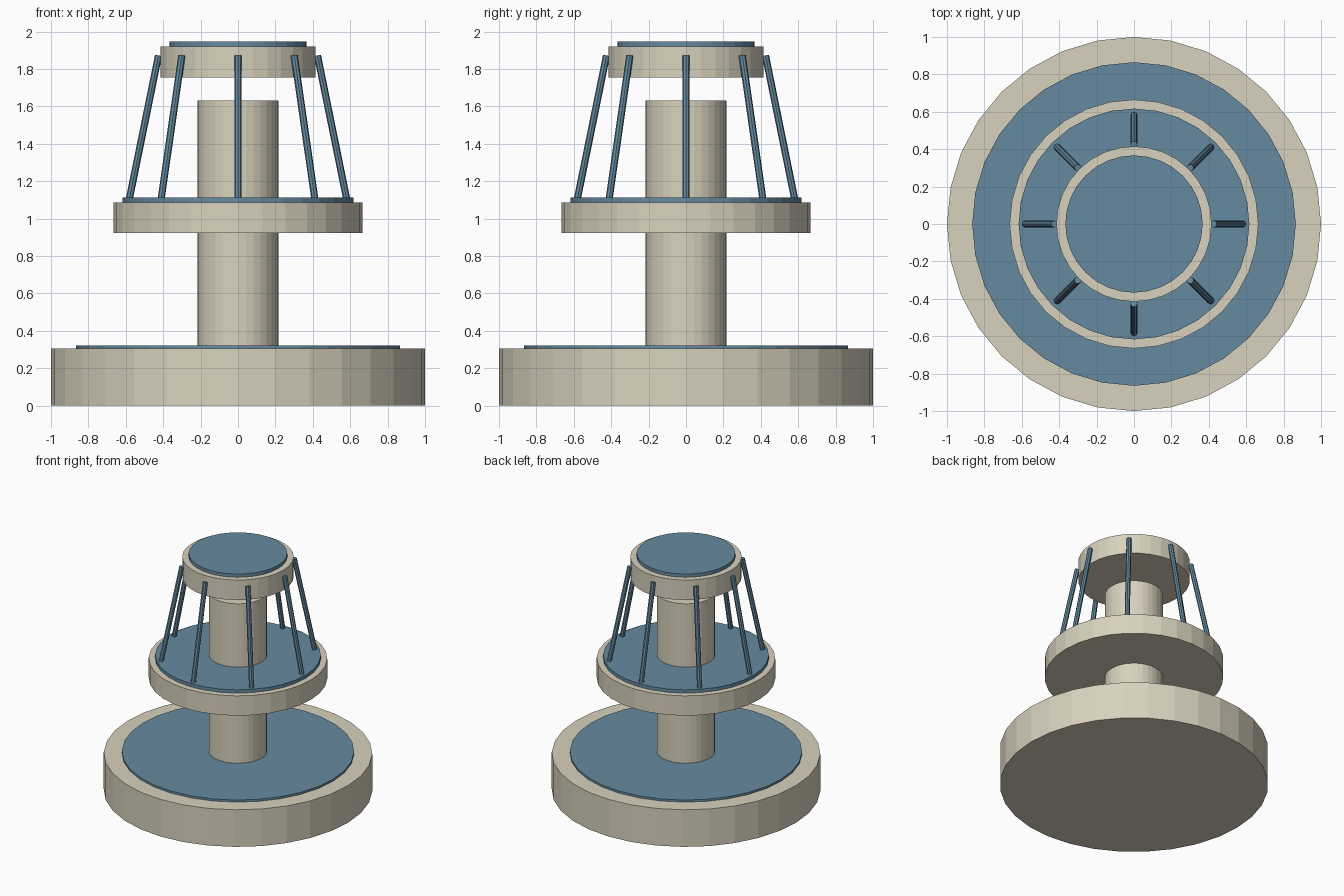
import bpy, math
from mathutils import Vector

if "Cube" in bpy.data.objects:
    bpy.data.objects.remove(bpy.data.objects["Cube"])


def material(name, color):
    m = bpy.data.materials.new(name)
    m.diffuse_color = (*color, 1)
    m.use_nodes = True
    m.node_tree.nodes["Principled BSDF"].inputs["Base Color"].default_value = m.diffuse_color
    return m


stone = material("pale_stone", (0.69, 0.64, 0.51))
water = material("blue_water", (0.13, 0.255, 0.352))


def cylinder(name, radius, start, end, mat, sides=32):
    """Flat-sided cylinder running between two points."""
    start, end = Vector(start), Vector(end)
    axis = end - start
    bpy.ops.mesh.primitive_cylinder_add(
        vertices=sides, radius=radius, depth=axis.length,
        location=(start + end) / 2,
        rotation=axis.to_track_quat('Z', 'Y').to_euler())
    obj = bpy.context.object
    obj.name = name
    obj.data.materials.append(mat)
    return obj


def upright(name, radius, z0, z1, mat):
    return cylinder(name, radius, (0, 0, z0), (0, 0, z1), mat)


# Three stone basins, each topped with a thin disc of water
for tier, r, z0, z1, water_r, water_z in (
        ("lower", 1.0, 0.0, 0.305, 0.865, 0.322),
        ("middle", 0.665, 0.922, 1.085, 0.617, 1.112),
        ("upper", 0.415, 1.755, 1.92, 0.367, 1.947)):
    upright(tier + "_basin", r, z0, z1, stone)
    upright(tier + "_water", water_r, z1 - 0.02, water_z, water)

# Central column, in two lengths
upright("lower_column", 0.217, 0.29, 0.94, stone)
upright("upper_column", 0.217, 1.07, 1.632, stone)

# Ring of eight water jets falling from the upper to the middle basin
for i in range(8):
    a = math.tau * i / 8
    c, s = math.cos(a), math.sin(a)
    cylinder(f"water_jet_{i + 1}", 0.019,
             (0.584 * c, 0.584 * s, 1.09), (0.425 * c, 0.425 * s, 1.872),
             water, sides=8)
